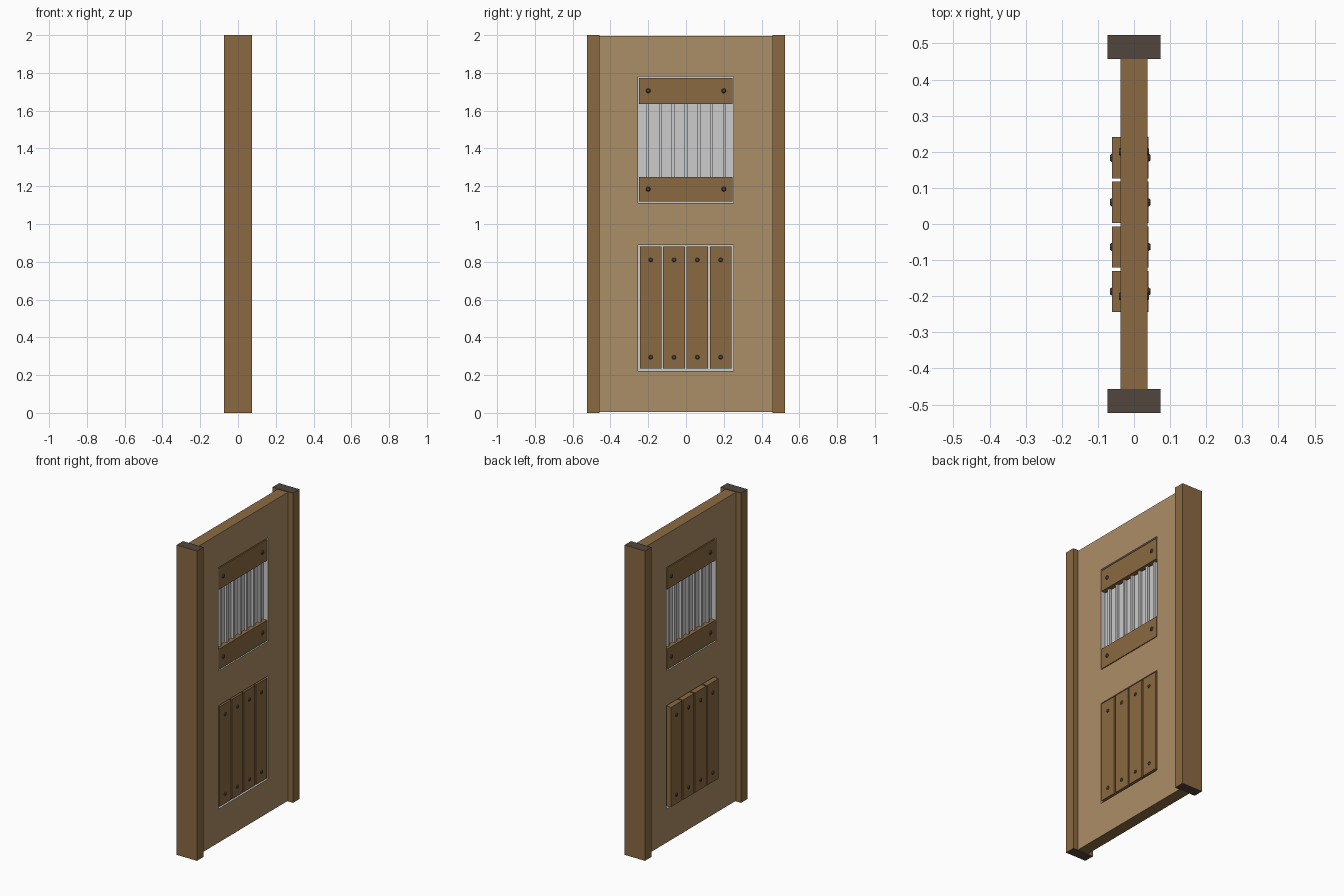
import bpy, bmesh, math
from mathutils import Matrix

if "Cube" in bpy.data.objects:
    bpy.data.objects.remove(bpy.data.objects["Cube"])


def lin(c):
    c /= 255
    return c / 12.92 if c <= 0.04045 else ((c + 0.055) / 1.055) ** 2.4


def material(name, r, g, b):
    m = bpy.data.materials.new(name)
    m.diffuse_color = (lin(r), lin(g), lin(b), 1)
    m.use_nodes = True
    m.node_tree.nodes["Principled BSDF"].inputs["Base Color"].default_value = m.diffuse_color
    return m


WOOD = material("brown wood", 139, 106, 66)
PALE = material("pale wood", 171, 142, 102)
DARK = material("dark end grain", 82, 70, 63)
STEEL = material("light steel", 204, 204, 204)
SCREW = material("screw metal", 84, 76, 70)


def finish(name, bm, *mats):
    me = bpy.data.meshes.new(name)
    bm.to_mesh(me)
    bm.free()
    for m in mats:
        me.materials.append(m)
    ob = bpy.data.objects.new(name, me)
    bpy.context.collection.objects.link(ob)
    return ob


def box(name, x0, x1, y0, y1, z0, z1, *mats):
    bm = bmesh.new()
    bmesh.ops.create_cube(bm, size=1)
    for v in bm.verts:
        v.co = ((x0 + x1) / 2 + v.co.x * (x1 - x0),
                (y0 + y1) / 2 + v.co.y * (y1 - y0),
                (z0 + z1) / 2 + v.co.z * (z1 - z0))
    return finish(name, bm, *mats)


def screw(name, x, y, z, side):
    # Bevelled low-poly head whose axis runs along x
    bm = bmesh.new()
    bmesh.ops.create_cone(bm, cap_ends=True, segments=8, radius1=0.014,
                          radius2=0.008, depth=0.008,
                          matrix=Matrix.Translation((x, y, z)) @
                          Matrix.Rotation(side * math.pi / 2, 4, 'Y'))
    return finish(name, bm, SCREW)


# Side posts with dark ends
for label, y0, y1 in (("left", -0.523, -0.457), ("right", 0.457, 0.523)):
    post = box(label + "_post", -0.073, 0.073, y0, y1, 0, 2, WOOD, DARK)
    for f in post.data.polygons:
        f.material_index = int(abs(f.normal.z) > 0.9)

# Door panel with two openings
OPENINGS = {"window": (1.112, 1.78), "lower": (0.222, 0.888)}
panel = box("door_panel", -0.037, 0.037, -0.458, 0.458, 0.004, 1.996, PALE, WOOD, STEEL)
for label, (z0, z1) in OPENINGS.items():
    cutter = box(label + "_cutter", -0.2, 0.2, -0.254, 0.252, z0, z1)
    cutter.hide_render = True
    mod = panel.modifiers.new(label, 'BOOLEAN')
    mod.operation = 'DIFFERENCE'
    mod.solver = 'EXACT'
    mod.object = cutter
deps = bpy.context.evaluated_depsgraph_get()
mesh = bpy.data.meshes.new_from_object(panel.evaluated_get(deps))
panel.modifiers.clear()
panel.data = mesh
for name in OPENINGS:
    bpy.data.objects.remove(bpy.data.objects[name + "_cutter"])
mesh.materials.clear()
for m in (PALE, WOOD, STEEL):
    mesh.materials.append(m)
for f in mesh.polygons:
    c = f.center
    if abs(f.normal.x) > 0.9:
        f.material_index = 0
    elif abs(c.y) < 0.3 and 0.1 < c.z < 1.9:
        f.material_index = 2      # steel lining of the openings
    else:
        f.material_index = 1      # brown outer edges

# Steel sheets in the middle of both openings
for label, (z0, z1) in OPENINGS.items():
    box(label + "_sheet", -0.004, 0.004, -0.254, 0.252, z0, z1, STEEL)

# Window bars
for i in range(7):
    y = (i - 3) * 0.068
    box(f"window_bar_{i}", -0.02, 0.02, y - 0.008, y + 0.008, 1.24, 1.645, STEEL)

# Window rails with screws on both sides
for label, z0, z1, zs in (("top", 1.635, 1.772, 1.705), ("bottom", 1.118, 1.25, 1.185)):
    box(label + "_rail", -0.035, 0.035, -0.25, 0.246, z0, z1, WOOD)
    for side in (-1, 1):
        for y in (-0.2, 0.2):
            screw(label + "_rail_screw", side * 0.038, y, zs, side)

# Lower planks: thick on the back, nearly flush on the front
for i in range(4):
    y = -0.187 + i * 0.1235
    for side, face in ((-1, 0.061), (1, 0.040)):
        xs = sorted((side * 0.004, side * face))
        box(f"plank_{i}", xs[0], xs[1], y - 0.057, y + 0.057, 0.235, 0.88, WOOD)
        for z in (0.295, 0.81):
            screw(f"plank_screw_{i}", side * (face + 0.001), y, z, side)
